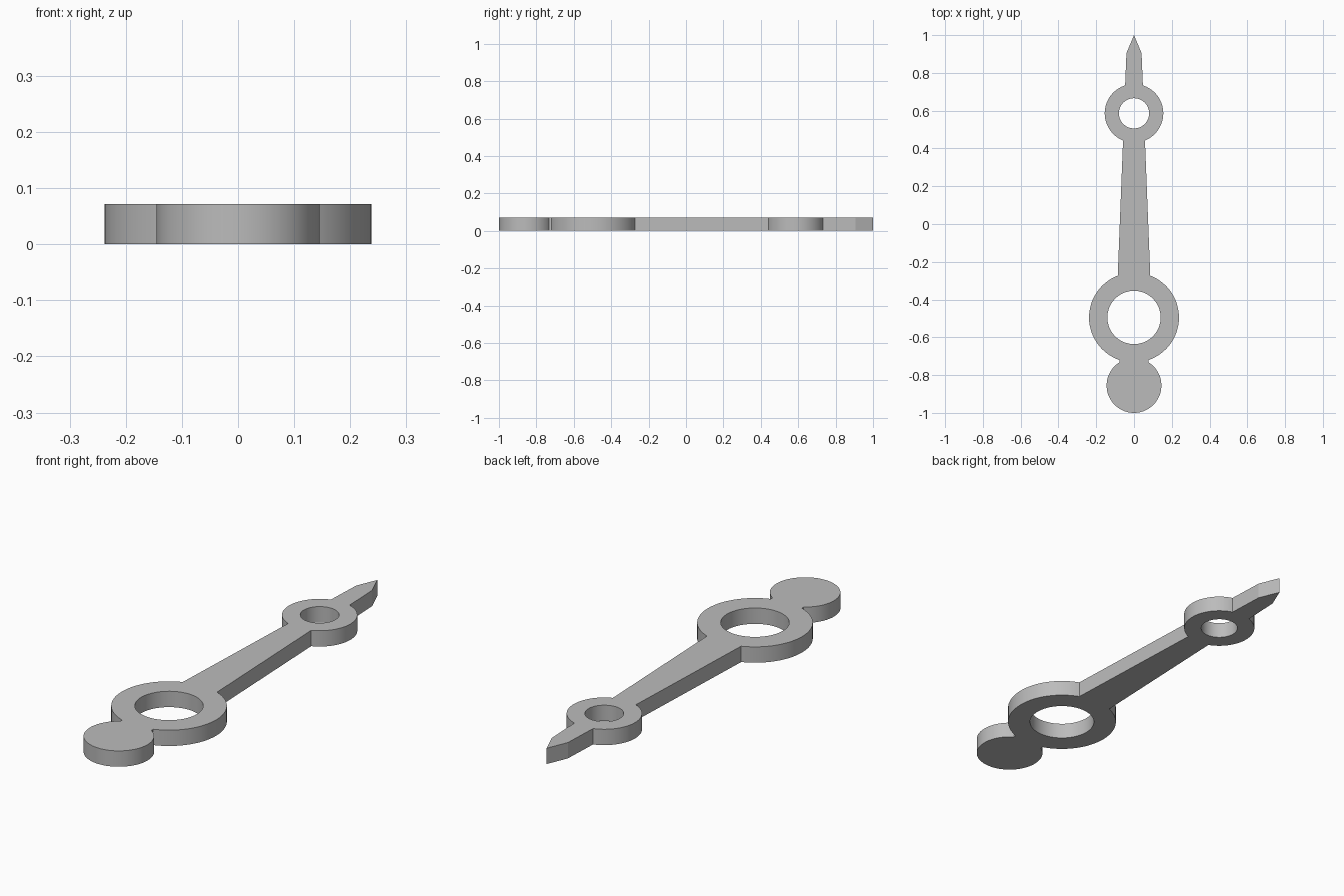
import bpy
import math

cube = bpy.data.objects.get("Cube")
if cube:
    bpy.data.objects.remove(cube)

THICK = 0.072
BIG_Y, SMALL_Y, BALL_Y = -0.495, 0.586, -0.855

metal = bpy.data.materials.new("plain grey")
metal.use_nodes = True
grey = (0.5, 0.5, 0.5, 1)
metal.diffuse_color = grey
metal.node_tree.nodes["Principled BSDF"].inputs["Base Color"].default_value = grey


def arc(cy, r, x_top, x_bottom, n=32):
    """Right-hand arc running down from half-width x_top to half-width x_bottom."""
    a = math.asin(x_top / r)
    b = math.pi - math.asin(x_bottom / r)
    return [(r * math.sin(t), cy + r * math.cos(t))
            for t in (a + (b - a) * i / n for i in range(n + 1))]


def circle(cy, r, n=64):
    return [(r * math.sin(math.tau * i / n), cy + r * math.cos(math.tau * i / n))
            for i in range(n)]


# Right half of the outline, from the tip down to the counterweight
half = [(0, 1), (0.04, 0.905)]
half += arc(SMALL_Y, 0.155, 0.047, 0.058)
half += arc(BIG_Y, 0.238, 0.086, 0.078)
half += arc(BALL_Y, 0.145, 0.078, 0)
outline = half + [(-x, y) for x, y in half[-2:0:-1]]

# Filled flat shape with two round holes, thickened
shape = bpy.data.curves.new("clock_hand_shape", "CURVE")
shape.dimensions = "2D"
shape.fill_mode = "BOTH"
shape.extrude = THICK / 2
for loop in (outline, circle(BIG_Y, 0.141), circle(SMALL_Y, 0.08)):
    spline = shape.splines.new("POLY")
    spline.points.add(len(loop) - 1)
    for point, (x, y) in zip(spline.points, loop):
        point.co = (x, y, 0, 1)
    spline.use_cyclic_u = True

# Turn the shape into a mesh standing on the ground
helper = bpy.data.objects.new("shape_helper", shape)
bpy.context.scene.collection.objects.link(helper)
bpy.context.view_layer.update()
evaluated = helper.evaluated_get(bpy.context.evaluated_depsgraph_get())
mesh = bpy.data.meshes.new_from_object(evaluated)
bpy.data.objects.remove(helper)
for v in mesh.vertices:
    v.co.z += THICK / 2
mesh.materials.clear()
mesh.materials.append(metal)

hand = bpy.data.objects.new("clock_hand", mesh)
bpy.context.scene.collection.objects.link(hand)
bpy.ops.object.select_all(action="DESELECT")
hand.select_set(True)
bpy.context.view_layer.objects.active = hand

# Weld the faces to the rim, then smooth the round walls
bpy.ops.object.mode_set(mode="EDIT")
bpy.ops.mesh.select_all(action="SELECT")
bpy.ops.mesh.remove_doubles(threshold=0.0001)
bpy.ops.mesh.normals_make_consistent(inside=False)
bpy.ops.object.mode_set(mode="OBJECT")
bpy.ops.object.shade_smooth_by_angle(angle=math.radians(20))
